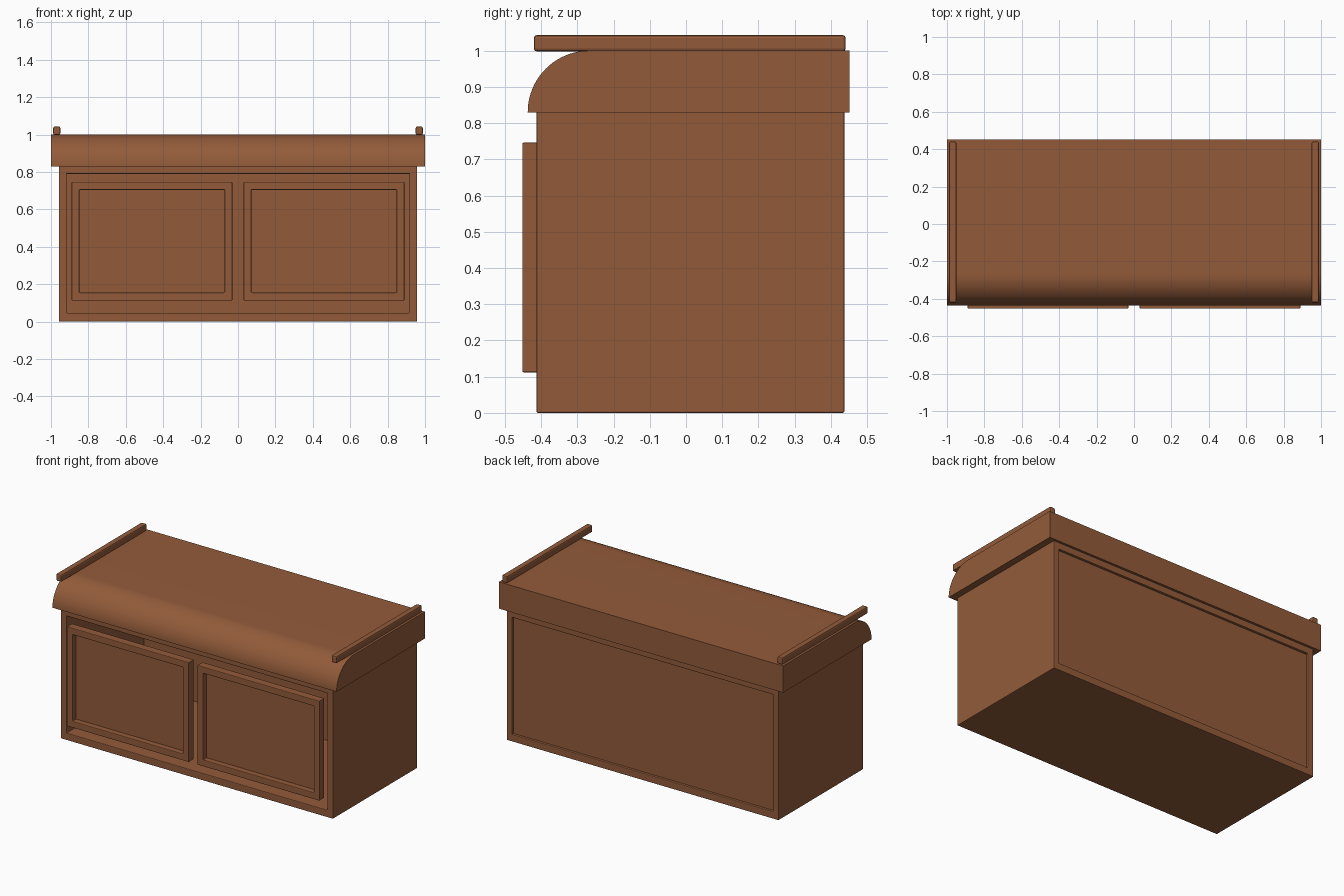
import bpy
import bmesh
from math import sin, cos, pi, radians

cube = bpy.data.objects.get("Cube")
if cube:
    bpy.data.objects.remove(cube, do_unlink=True)

wood = bpy.data.materials.new("brown wood")
wood.use_nodes = True
colour = (0.29, 0.105, 0.042, 1)
wood.diffuse_color = colour
wood.node_tree.nodes["Principled BSDF"].inputs["Base Color"].default_value = colour


def finish(name, bm, bevel=0.0, smooth=False):
    """Turn a bmesh into a wooden object with softened edges."""
    bmesh.ops.recalc_face_normals(bm, faces=bm.faces)
    mesh = bpy.data.meshes.new(name)
    bm.to_mesh(mesh)
    bm.free()
    mesh.materials.append(wood)
    obj = bpy.data.objects.new(name, mesh)
    bpy.context.collection.objects.link(obj)
    if bevel:
        mod = obj.modifiers.new("soft edges", "BEVEL")
        mod.width = bevel
        mod.segments = 2
        mod.limit_method = "ANGLE"
    if smooth:
        bpy.ops.object.select_all(action="DESELECT")
        obj.select_set(True)
        bpy.context.view_layer.objects.active = obj
        bpy.ops.object.shade_smooth_by_angle(angle=radians(30))
    return obj


def box(name, x, y, z, bevel=0.0):
    """Box from its (low, high) range on each axis."""
    bm = bmesh.new()
    bmesh.ops.create_cube(bm, size=1)
    for v in bm.verts:
        v.co = [lo + (c + 0.5) * (hi - lo) for c, (lo, hi) in zip(v.co, (x, y, z))]
    return finish(name, bm, bevel)


def frame(name, x, y, z, border, bevel):
    """Rectangular tube, open from front to back; border is (side, bottom and top)."""
    bm = bmesh.new()
    side, edge = border

    def loop(dx, dz, depth):
        corners = ((x[0] + dx, z[0] + dz), (x[1] - dx, z[0] + dz),
                   (x[1] - dx, z[1] - dz), (x[0] + dx, z[1] - dz))
        return [bm.verts.new((cx, depth, cz)) for cx, cz in corners]

    loops = [loop(0, 0, y[0]), loop(side, edge, y[0]),
             loop(side, edge, y[1]), loop(0, 0, y[1])]
    for k in range(4):
        a, b = loops[k], loops[(k + 1) % 4]
        for i in range(4):
            j = (i + 1) % 4
            bm.faces.new((a[i], a[j], b[j], b[i]))
    return finish(name, bm, bevel)


# Hollow cabinet body and its recessed back
frame("cabinet_body", (-0.957, 0.957), (-0.413, 0.437), (0, 0.835), (0.04, 0.046), 0.004)
box("back_panel", (-0.92, 0.92), (0.365, 0.422), (0.04, 0.795))

# Worktop with a rounded front, extruded along x
R = 0.17
profile = [(0.452, 0.83)]
profile += [(-0.437 + R * (1 - cos(a)), 0.83 + R * sin(a))
            for a in (pi / 2 * i / 24 for i in range(25))]
profile.append((0.452, 1.0))
bm = bmesh.new()
end = bm.faces.new([bm.verts.new((-1, y, z)) for y, z in profile])
new = bmesh.ops.extrude_face_region(bm, geom=[end])["geom"]
bmesh.ops.translate(bm, vec=(2, 0, 0),
                    verts=[v for v in new if isinstance(v, bmesh.types.BMVert)])
finish("worktop", bm, smooth=True)

# Framed doors and top rails, one on each side
for label, s in (("right", -1), ("left", 1)):
    def span(a, b):
        return tuple(sorted((s * a, s * b)))

    frame(label + "_door_frame", span(0.03, 0.889), (-0.452, -0.4), (0.112, 0.746),
          (0.041, 0.042), 0.004)
    box(label + "_door_panel", span(0.065, 0.855), (-0.416, -0.402), (0.148, 0.71))
    box(label + "_top_rail", span(0.95, 0.988), (-0.42, 0.441), (0.998, 1.043), 0.008)
